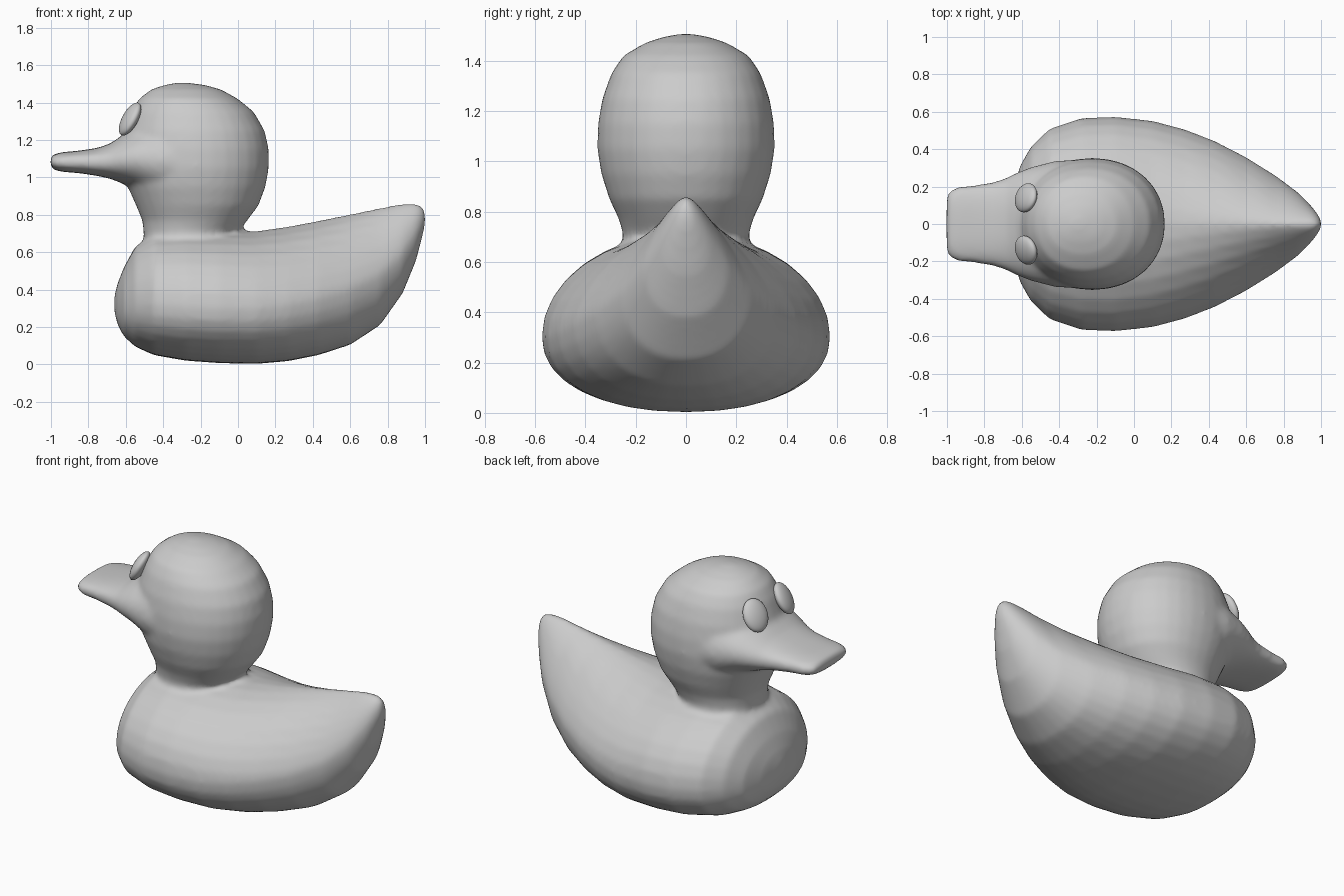
import bpy, bmesh, math
from mathutils import Vector

if "Cube" in bpy.data.objects:
    bpy.data.objects.remove(bpy.data.objects["Cube"])

N = 32


def spow(v, p):
    return math.copysign(abs(v) ** p, v)


def loft(bm, rings):
    """Skin a list of closed rings and cap both ends."""
    loops = [[bm.verts.new(p) for p in ring] for ring in rings]
    for a, b in zip(loops, loops[1:]):
        for i in range(N):
            j = (i + 1) % N
            bm.faces.new((a[i], a[j], b[j], b[i]))
    bm.faces.new(loops[0])
    bm.faces.new(loops[-1])


def x_ring(x, w, bot, top, up=1.0, low=0.9, split=0.42):
    """Upright section: separate curvature above and below the widest line."""
    zw = bot + (top - bot) * split
    pts = []
    for i in range(N):
        t = 2 * math.pi * i / N
        c, s = math.cos(t), math.sin(t)
        p, h = (up, top - zw) if s >= 0 else (low, zw - bot)
        pts.append((x, w * spow(c, p), zw + h * spow(s, p)))
    return pts


def z_ring(z, front, back, w):
    """Level section of the head."""
    cx, rx = (front + back) / 2, (back - front) / 2
    return [(cx + rx * spow(math.cos(t), 0.95), w * spow(math.sin(t), 0.95), z)
            for t in (2 * math.pi * i / N for i in range(N))]


bm = bmesh.new()

# Body: x, half width, bottom, top, upper exponent (higher gives a tail ridge)
body = [(-.662, .03, .29, .36, 1), (-.645, .17, .215, .43, 1), (-.61, .31, .15, .52, 1),
        (-.55, .415, .095, .63, 1), (-.45, .51, .05, .70, 1), (-.28, .567, .02, .715, 1),
        (-.1, .574, .007, .71, 1), (.1, .552, .003, .712, 1.08), (.27, .507, .018, .737, 1.2),
        (.43, .445, .05, .768, 1.3), (.6, .357, .105, .804, 1.4), (.76, .257, .21, .838, 1.45),
        (.88, .167, .38, .862, 1.4), (.95, .095, .55, .864, 1.25), (.985, .05, .68, .847, 1.1),
        (1.003, .012, .76, .81, 1)]
loft(bm, [x_ring(x, w, b, t, up=u) for x, w, b, t, u in body])

# Head and neck: z, front x, back x, half width
head = [(.60, -.50, .0, .26), (.71, -.505, .0, .25), (.77, -.512, .05, .267),
        (.85, -.545, .11, .305), (.95, -.59, .147, .337), (1.05, -.61, .165, .353),
        (1.15, -.615, .165, .35), (1.25, -.605, .143, .333), (1.35, -.572, .085, .297),
        (1.42, -.53, .0, .25), (1.47, -.465, -.09, .165), (1.495, -.39, -.18, .09),
        (1.507, -.32, -.28, .02)]
loft(bm, [z_ring(*r) for r in head])

# Beak blending back into the cheeks: x, half width, bottom, top, exponent
beak = [(-1.003, .145, 1.06, 1.11, .75), (-.985, .178, 1.04, 1.125, .75),
        (-.94, .2, 1.03, 1.135, .75), (-.85, .208, 1.023, 1.143, .75),
        (-.75, .225, 1.008, 1.158, .8), (-.68, .248, .992, 1.183, .85),
        (-.62, .278, .968, 1.225, .95), (-.55, .305, .94, 1.27, 1),
        (-.42, .338, .87, 1.33, 1), (-.28, .345, .83, 1.36, 1)]
loft(bm, [x_ring(x, w, b, t, up=p, low=p, split=.48) for x, w, b, t, p in beak])

bmesh.ops.recalc_face_normals(bm, faces=bm.faces)
mesh = bpy.data.meshes.new("duck_body")
bm.to_mesh(mesh)
bm.free()
duck = bpy.data.objects.new("duck_body", mesh)
bpy.context.collection.objects.link(duck)

# Fuse the three forms into one softly blended skin
fuse = duck.modifiers.new("fuse", 'REMESH')
fuse.mode = 'VOXEL'
fuse.voxel_size = 0.016
fuse.use_smooth_shade = True
soften = duck.modifiers.new("soften", 'SMOOTH')
soften.factor = 0.5
soften.iterations = 9

# Eyes: flattened ovals lying on the forehead
for side, label in ((1, "left"), (-1, "right")):
    bpy.ops.mesh.primitive_uv_sphere_add(segments=24, ring_count=16, radius=1,
                                         location=(-.577, .14 * side, 1.312))
    eye = bpy.context.object
    eye.name = "eye_" + label
    eye.scale = (.038, .08, .098)
    eye.rotation_euler = Vector((-.82, .27 * side, .47)).to_track_quat('X', 'Z').to_euler()
    bpy.ops.object.shade_smooth()
